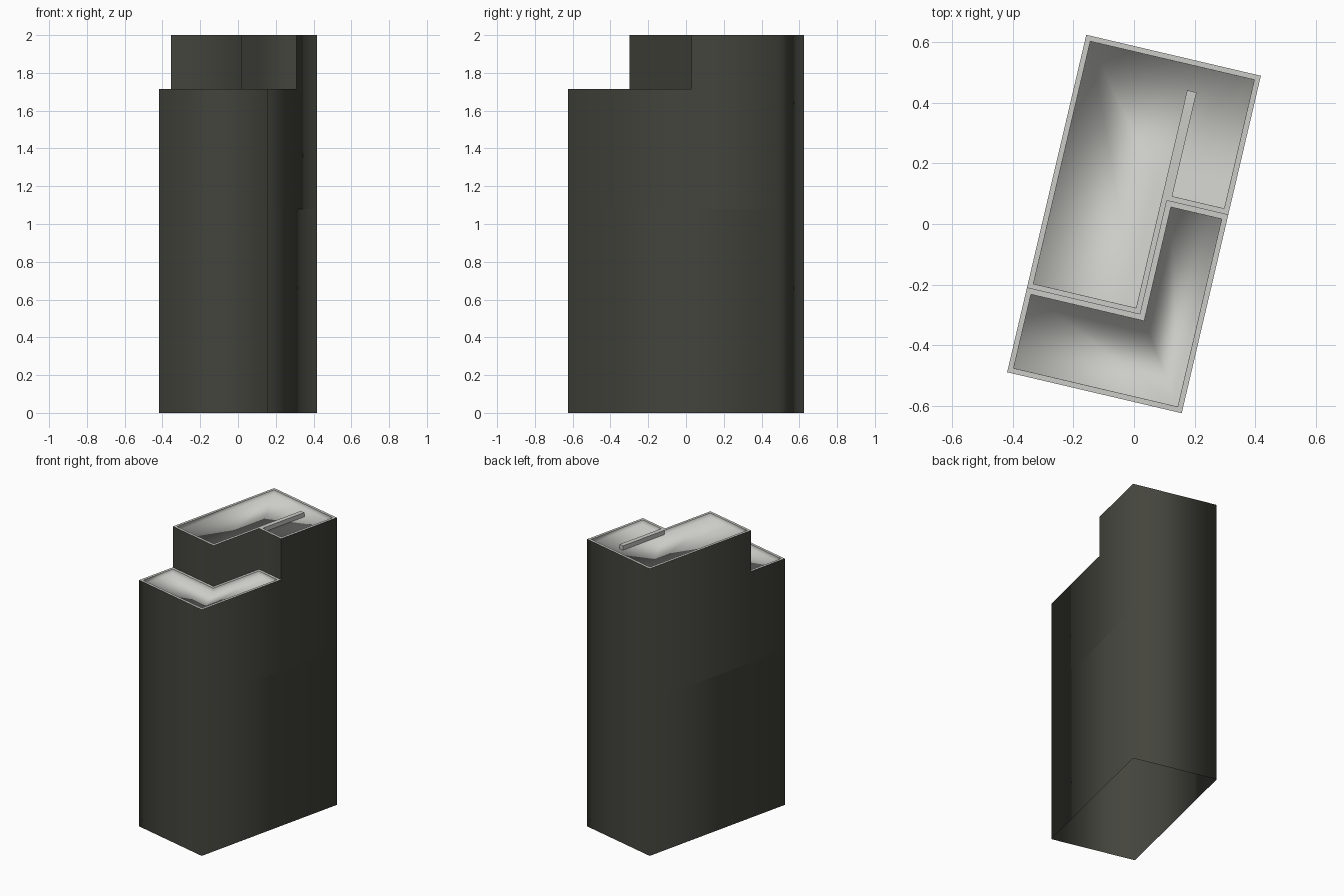
import bpy, bmesh, math

if "Cube" in bpy.data.objects:
    bpy.data.objects.remove(bpy.data.objects["Cube"])

# Main measures, in the tower's own turned frame
W, L = 0.296, 0.572            # half width, half length
SX, SY, FY = 0.088, 0.10, -0.286   # step corner positions
Z_MID, Z_LOW, Z_TOP = 1.08, 1.715, 2.0
RIM, DEPTH = 0.018, 0.03
TURN = math.radians(-13.2)


def material(name, rgb):
    m = bpy.data.materials.new(name)
    m.diffuse_color = (*rgb, 1)
    m.use_nodes = True
    m.node_tree.nodes["Principled BSDF"].inputs["Base Color"].default_value = m.diffuse_color
    return m


dark = material("dark charcoal wall", (0.058, 0.058, 0.047))
light = material("pale grey roof", (0.60, 0.60, 0.57))


def finish(bm, name, mat):
    me = bpy.data.meshes.new(name)
    bm.to_mesh(me)
    bm.free()
    me.materials.append(mat)
    ob = bpy.data.objects.new(name, me)
    ob.rotation_euler.z = TURN
    bpy.context.collection.objects.link(ob)
    return ob


def wall(name, path, z0, z1, closed=False):
    """Smooth-shaded strip of wall standing on a counter-clockwise path."""
    bm = bmesh.new()
    lo = [bm.verts.new((x, y, z0)) for x, y in path]
    hi = [bm.verts.new((x, y, z1)) for x, y in path]
    n = len(path)
    for i in range(n if closed else n - 1):
        j = (i + 1) % n
        bm.faces.new((lo[i], lo[j], hi[j], hi[i])).smooth = True
    return finish(bm, name, dark)


def roof(name, outline, z):
    """Flat parapet rim around a sunken roof deck."""
    bm = bmesh.new()
    deck = bm.faces.new([bm.verts.new((x, y, z)) for x, y in outline])
    bm.normal_update()
    bmesh.ops.inset_region(bm, faces=[deck], thickness=RIM,
                           use_boundary=True, use_even_offset=True)
    rim_edges = list(deck.edges)
    inner = bmesh.ops.inset_region(bm, faces=[deck], thickness=0.0003,
                                   use_boundary=True, use_even_offset=True)["faces"]
    for v in deck.verts:
        v.co.z = z - DEPTH
    for f in inner + [deck]:
        f.smooth = True
    for e in rim_edges:
        e.smooth = False
    return finish(bm, name, light)


# Plan points, counter-clockwise
A, B, D, E = (-W, L), (W, L), (W, -L), (-W, -L)
C, F, G, H = (W, SY), (-W, FY), (SX, FY), (SX, SY)

# Walls
wall("base_walls", [E, D, B, A], 0, Z_MID, closed=True)
wall("low_block_walls", [F, E, D, C], Z_MID, Z_LOW)
wall("tall_block_walls", [C, B, A, F], Z_MID, Z_TOP)
wall("step_walls", [F, G, H, C], Z_LOW, Z_TOP)

# Roofs with parapets
roof("low_roof", [E, D, C, H, G, F], Z_LOW)
roof("tall_roof", [F, G, H, C, B, A], Z_TOP)

# Thin divider continuing the step line across the tall roof
bm = bmesh.new()
bmesh.ops.create_cube(bm, size=1)
x0, x1, y0, y1 = SX - RIM, SX + 0.014, SY + RIM, 0.47
for v in bm.verts:
    v.co = (x1 if v.co.x > 0 else x0, y1 if v.co.y > 0 else y0,
            Z_TOP if v.co.z > 0 else Z_TOP - DEPTH)
finish(bm, "roof_divider", light)
